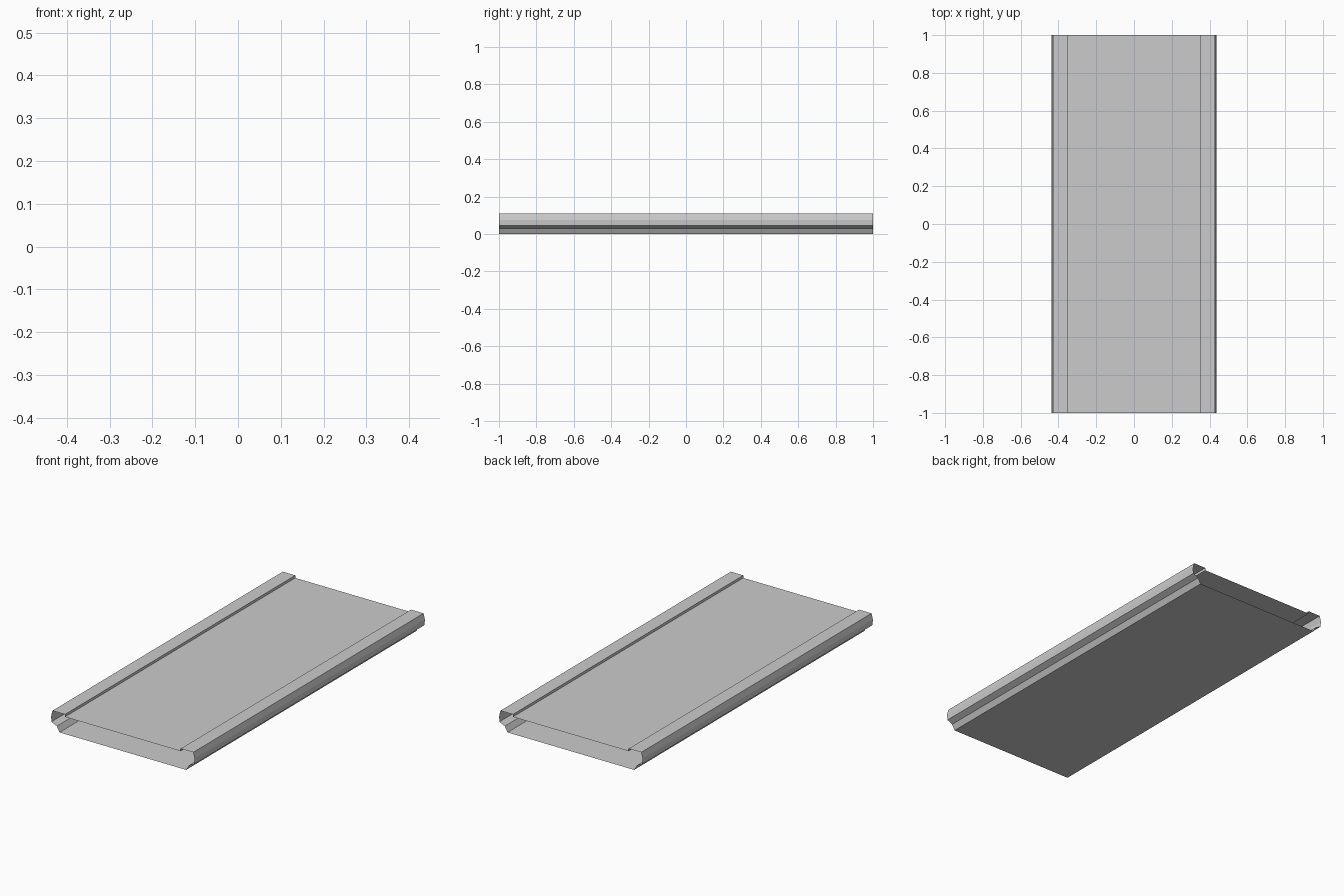
import bpy, bmesh

if "Cube" in bpy.data.objects:
    bpy.data.objects.remove(bpy.data.objects["Cube"])

# Right half of the open-ended channel section (x, z), bottom centre round to top centre
half = [(0, 0), (0.385, 0), (0.402, 0.03), (0.434, 0.045), (0.436, 0.075),
        (0.428, 0.108), (0.352, 0.108), (0.352, 0.094), (0, 0.094)]

# Sweep the section along y; the ends stay open
bm = bmesh.new()
front = [bm.verts.new((x, -1, z)) for x, z in half]
edges = [bm.edges.new(pair) for pair in zip(front, front[1:])]
swept = bmesh.ops.extrude_edge_only(bm, edges=edges)["geom"]
bmesh.ops.translate(bm, vec=(0, 2, 0),
                    verts=[g for g in swept if isinstance(g, bmesh.types.BMVert)])

# Make the faces point outwards: the top panel must face up
bm.normal_update()
top = max(bm.faces, key=lambda f: f.calc_center_median().z)
if top.normal.z < 0:
    bmesh.ops.reverse_faces(bm, faces=bm.faces[:])

mesh = bpy.data.meshes.new("hollow_slat")
bm.to_mesh(mesh)
bm.free()
slat = bpy.data.objects.new("hollow_slat", mesh)
bpy.context.collection.objects.link(slat)

# Left half
mirror = slat.modifiers.new("mirror", 'MIRROR')
mirror.use_clip = True
